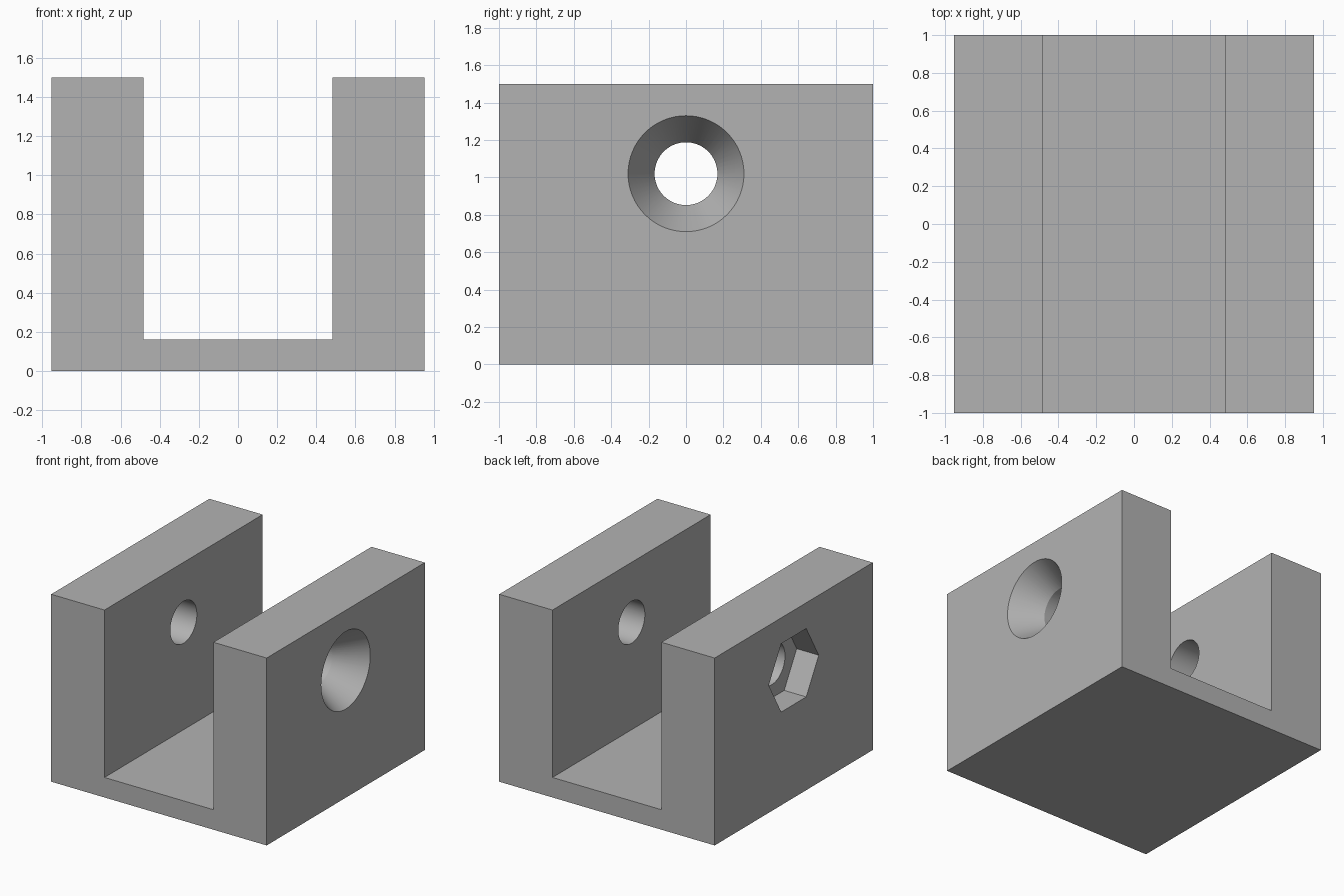
import bpy, bmesh, math
from mathutils import Matrix

cube = bpy.data.objects.get("Cube")
if cube:
    bpy.data.objects.remove(cube, do_unlink=True)

HALF_X, SLOT_X, HEIGHT, FLOOR = 0.954, 0.482, 1.5, 0.16
HOLE_Z, HOLE_R, SINK_R = 1.02, 0.168, 0.31
SINK_DEPTH, NUT_DEPTH, NUT_R = 0.235, 0.195, 0.316

grey = bpy.data.materials.new("plain_grey")
grey.use_nodes = True
colour = (0.45, 0.45, 0.45, 1)
grey.diffuse_color = colour
grey.node_tree.nodes["Principled BSDF"].inputs["Base Color"].default_value = colour


def add_object(name, bm):
    bmesh.ops.recalc_face_normals(bm, faces=bm.faces)
    mesh = bpy.data.meshes.new(name)
    bm.to_mesh(mesh)
    bm.free()
    mesh.materials.append(grey)
    obj = bpy.data.objects.new(name, mesh)
    bpy.context.collection.objects.link(obj)
    return obj


def cutter(name, x0, x1, r0, r1, sides):
    """Prism or cone along x from x0 to x1, with a corner pointing up."""
    bm = bmesh.new()
    bmesh.ops.create_cone(bm, cap_ends=True, segments=sides, radius1=r0, radius2=r1,
                          depth=x1 - x0,
                          matrix=Matrix.Translation(((x0 + x1) / 2, 0, HOLE_Z))
                          @ Matrix.Rotation(math.pi / 2, 4, 'Y')
                          @ Matrix.Rotation(math.pi / 2, 4, 'Z')
                          @ Matrix.Rotation(math.pi / 2, 4, 'Z'))
    obj = add_object(name, bm)
    obj.hide_render = True
    obj.hide_viewport = True
    return obj


# U-shaped bracket: profile pushed from front to back
profile = [(-HALF_X, 0), (HALF_X, 0), (HALF_X, HEIGHT), (SLOT_X, HEIGHT),
           (SLOT_X, FLOOR), (-SLOT_X, FLOOR), (-SLOT_X, HEIGHT), (-HALF_X, HEIGHT)]
bm = bmesh.new()
face = bm.faces.new([bm.verts.new((x, -1, z)) for x, z in profile])
pushed = bmesh.ops.extrude_face_region(bm, geom=[face])["geom"]
bmesh.ops.translate(bm, vec=(0, 2, 0),
                    verts=[v for v in pushed if isinstance(v, bmesh.types.BMVert)])
bracket = add_object("bracket", bm)

# Bolt hole, countersink on one cheek, hexagonal nut pocket on the other
over = 0.05
flare = (SINK_R - HOLE_R) / SINK_DEPTH * over
cutters = [
    cutter("bolt_hole_cutter", -1.2, 1.2, HOLE_R, HOLE_R, 64),
    cutter("countersink_cutter", HALF_X - SINK_DEPTH, HALF_X + over,
           HOLE_R, SINK_R + flare, 64),
    cutter("nut_pocket_cutter", -HALF_X - over, -HALF_X + NUT_DEPTH, NUT_R, NUT_R, 6),
]
bpy.context.view_layer.objects.active = bracket
bracket.select_set(True)
for tool in cutters:
    mod = bracket.modifiers.new(tool.name, 'BOOLEAN')
    mod.operation, mod.solver, mod.object = 'DIFFERENCE', 'EXACT', tool
    bpy.ops.object.modifier_apply(modifier=mod.name)
    bpy.data.objects.remove(tool, do_unlink=True)

# Round the bores while keeping the edges crisp
bpy.ops.object.shade_smooth_by_angle(angle=math.radians(20))
